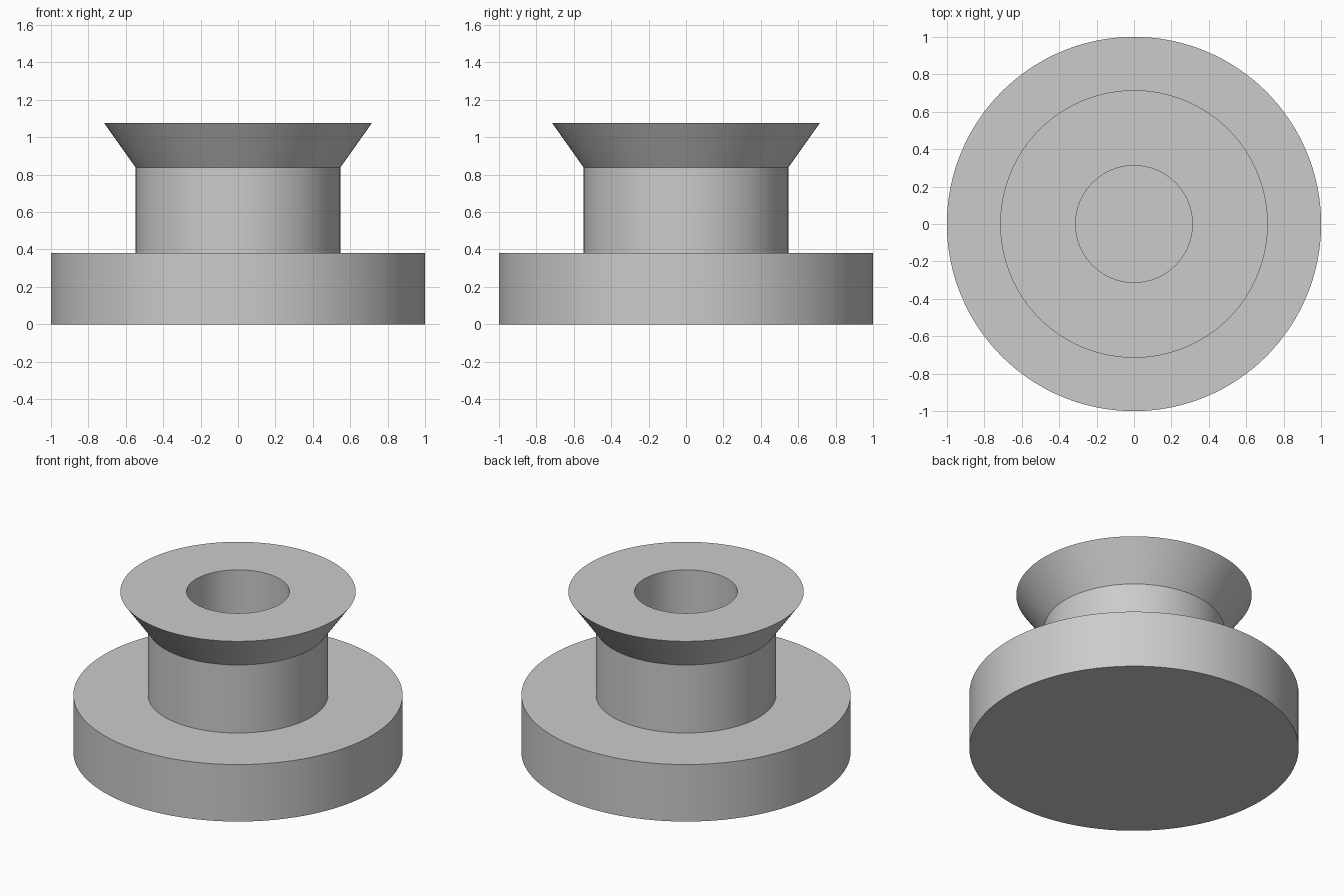
import bpy
import bmesh
import math

cube = bpy.data.objects.get("Cube")
if cube:
    bpy.data.objects.remove(cube, do_unlink=True)

SEGMENTS = 128
BASE_R, NECK_R, RIM_R, BORE_R = 1.0, 0.547, 0.715, 0.312
BASE_Z, NECK_Z, RIM_Z = 0.382, 0.838, 1.075

# Plain grey material
grey = bpy.data.materials.new("plain grey")
grey.use_nodes = True
colour = (0.6, 0.6, 0.6, 1)
grey.diffuse_color = colour
grey.node_tree.nodes["Principled BSDF"].inputs["Base Color"].default_value = colour


def lathe(name, profile):
    """Turn a profile of (radius, height) points around the z axis."""
    bm = bmesh.new()
    verts = [bm.verts.new((r, 0, z)) for r, z in profile]
    edges = [bm.edges.new(pair) for pair in zip(verts, verts[1:])]
    bmesh.ops.spin(bm, geom=verts + edges, cent=(0, 0, 0), axis=(0, 0, 1),
                   angle=math.tau, steps=SEGMENTS, use_merge=True)
    bmesh.ops.remove_doubles(bm, verts=bm.verts, dist=0.0001)
    bmesh.ops.recalc_face_normals(bm, faces=bm.faces)
    mesh = bpy.data.meshes.new(name)
    bm.to_mesh(mesh)
    bm.free()
    mesh.materials.append(grey)
    obj = bpy.data.objects.new(name, mesh)
    bpy.context.collection.objects.link(obj)
    bpy.ops.object.select_all(action="DESELECT")
    obj.select_set(True)
    bpy.context.view_layer.objects.active = obj
    bpy.ops.object.shade_smooth_by_angle(angle=math.radians(25))
    return obj


# One turned solid: base disc, neck, flared rim, and a bore down to the base
lathe("flanged_spool", [
    (0, 0), (BASE_R, 0), (BASE_R, BASE_Z),
    (NECK_R, BASE_Z), (NECK_R, NECK_Z),
    (RIM_R, RIM_Z), (BORE_R, RIM_Z),
    (BORE_R, BASE_Z), (0, BASE_Z),
])
